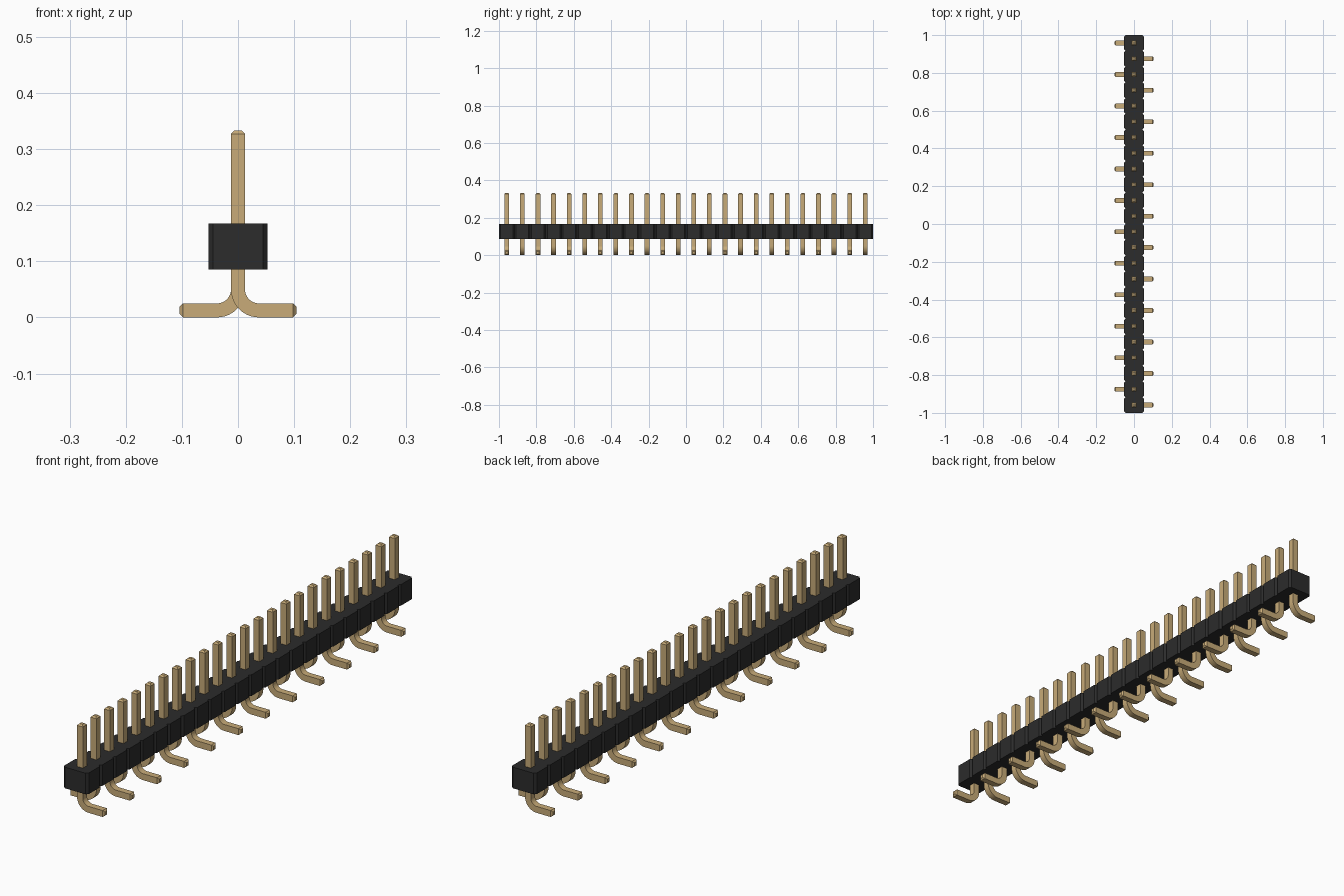
import bpy, bmesh
from math import sin, cos, pi, radians
from mathutils import Vector

cube = bpy.data.objects.get("Cube")
if cube:
    bpy.data.objects.remove(cube, do_unlink=True)

PINS = 24
PITCH = 2 / PINS
HALF_W = 0.053            # housing half width
CHAMFER = 0.0083          # housing corner chamfer
BASE, TOP = 0.085, 0.167  # housing bottom and top
HALF = 0.0125             # pin half thickness
TIP = 0.006               # pin end chamfer
PIN_TOP, PIN_REACH = 0.333, 0.104
BEND = 0.0375             # bend radius on the pin centre line


def make_material(name, color, roughness):
    mat = bpy.data.materials.new(name)
    mat.use_nodes = True
    mat.diffuse_color = (*color, 1)
    bsdf = mat.node_tree.nodes["Principled BSDF"]
    bsdf.inputs["Base Color"].default_value = (*color, 1)
    bsdf.inputs["Roughness"].default_value = roughness
    return mat


def finish_mesh(bm, name, mat):
    bmesh.ops.recalc_face_normals(bm, faces=bm.faces)
    mesh = bpy.data.meshes.new(name)
    bm.to_mesh(mesh)
    bm.free()
    mesh.materials.append(mat)
    return mesh


def add_object(name, mesh):
    obj = bpy.data.objects.new(name, mesh)
    bpy.context.collection.objects.link(obj)
    return obj


gold = make_material("gold_metal", (0.58, 0.41, 0.19), 0.4)
black = make_material("black_plastic", (0.025, 0.025, 0.025), 0.6)

# Housing: chamfered cells joined into one outline, extruded upward
side = []
for i in range(PINS):
    y = -1 + i * PITCH
    side += [(HALF_W - CHAMFER, y),
             (HALF_W, y + CHAMFER),
             (HALF_W, y + PITCH - CHAMFER)]
side.append((HALF_W - CHAMFER, 1))
outline = side + [(-x, -y) for x, y in side]

bm = bmesh.new()
face = bm.faces.new([bm.verts.new((x, y, BASE)) for x, y in outline])
extruded = bmesh.ops.extrude_face_region(bm, geom=[face])["geom"]
bmesh.ops.translate(bm, vec=(0, 0, TOP - BASE),
                    verts=[v for v in extruded if isinstance(v, bmesh.types.BMVert)])
add_object("housing", finish_mesh(bm, "housing", black))

# Pin path: (x, z, angle of the bend, section half size)
small = HALF - TIP
path = [(0, PIN_TOP, 0, small), (0, PIN_TOP - TIP, 0, HALF)]
STEPS = 10
for i in range(STEPS + 1):
    a = pi / 2 * i / STEPS
    path.append((BEND * (1 - cos(a)), HALF + BEND * (1 - sin(a)), a, HALF))
path += [(PIN_REACH - TIP, HALF, pi / 2, HALF), (PIN_REACH, HALF, pi / 2, small)]

# Pin: square section swept along the path
bm = bmesh.new()
rings = []
for x, z, a, h in path:
    across = Vector((cos(a), 0, sin(a))) * h
    depth = Vector((0, h, 0))
    centre = Vector((x, 0, z))
    rings.append([bm.verts.new(centre + across * s + depth * t)
                  for s, t in ((-1, -1), (1, -1), (1, 1), (-1, 1))])
for r0, r1 in zip(rings, rings[1:]):
    for k in range(4):
        n = (k + 1) % 4
        bm.faces.new((r0[k], r0[n], r1[n], r1[k]))
bm.faces.new(rings[0])
bm.faces.new(rings[-1])
pin_mesh = finish_mesh(bm, "pin", gold)
pin_mesh.shade_smooth()
pin_mesh.set_sharp_from_angle(angle=radians(30))

# Row of pins, feet alternating left and right
for i in range(PINS):
    pin = add_object(f"pin_{i + 1}", pin_mesh)
    pin.location.y = -1 + (i + 0.5) * PITCH
    pin.rotation_euler.z = pi * (i % 2)
